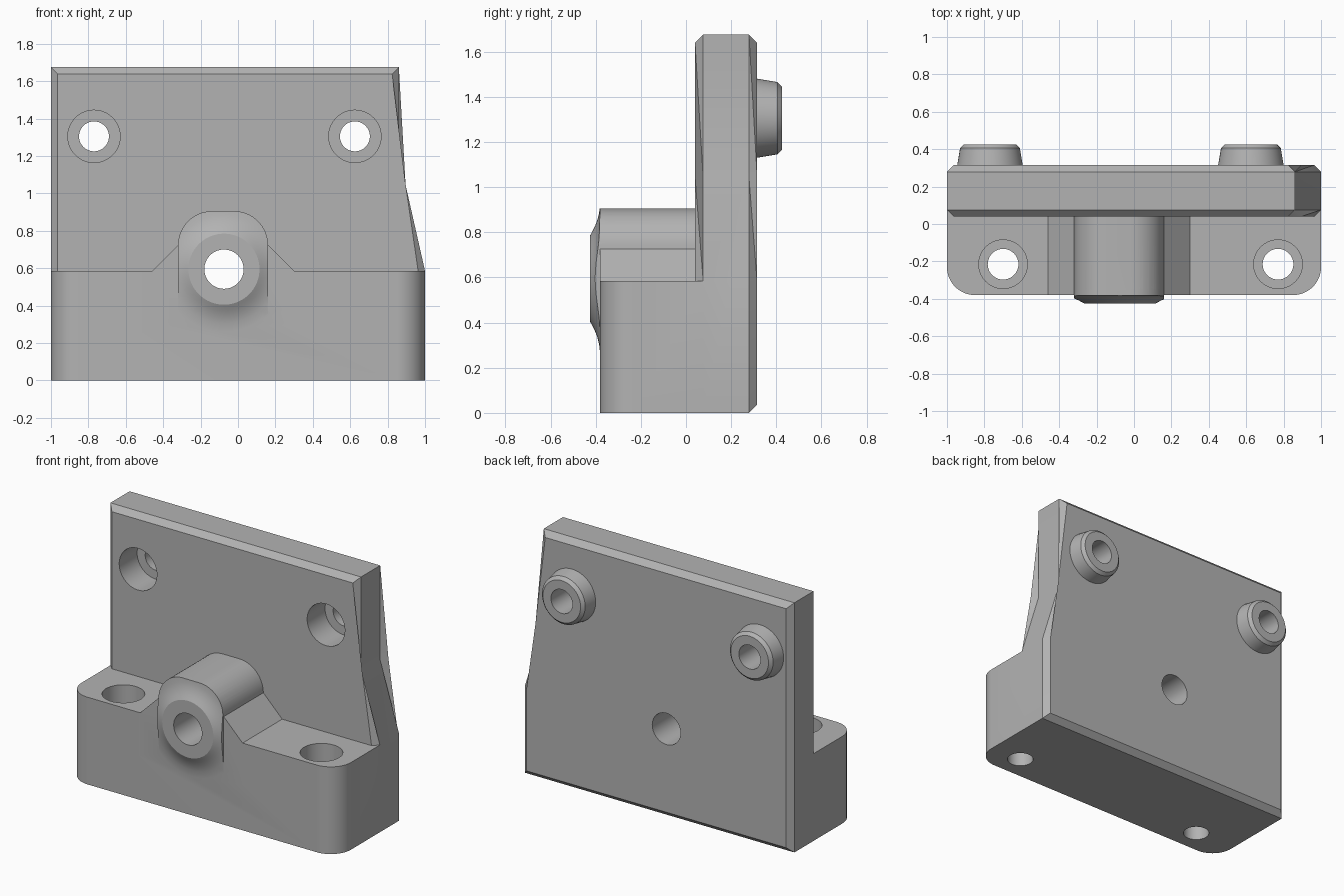
import bpy
import bmesh
from math import sin, cos, pi, radians

if "Cube" in bpy.data.objects:
    bpy.data.objects.remove(bpy.data.objects["Cube"])

grey = bpy.data.materials.new("plain grey")
grey.use_nodes = True
grey.diffuse_color = (0.45, 0.45, 0.45, 1)
grey.node_tree.nodes["Principled BSDF"].inputs["Base Color"].default_value = grey.diffuse_color


def finish(name, bm):
    bmesh.ops.recalc_face_normals(bm, faces=bm.faces)
    mesh = bpy.data.meshes.new(name)
    bm.to_mesh(mesh)
    bm.free()
    mesh.materials.append(grey)
    ob = bpy.data.objects.new(name, mesh)
    bpy.context.collection.objects.link(ob)
    return ob


def place(a, b, t, axis):
    return (a, t, b) if axis == "y" else (a, b, t)


def prism(name, outline, axis, lo, hi, chamfer=0):
    """Extrude an outline along y or z, with optional chamfered rims."""
    bm = bmesh.new()
    rings = [[bm.verts.new(place(a, b, t, axis)) for a, b in outline] for t in (lo, hi)]
    caps = [bm.faces.new(ring) for ring in rings]
    n = len(outline)
    for i in range(n):
        j = (i + 1) % n
        bm.faces.new((rings[0][i], rings[0][j], rings[1][j], rings[1][i]))
    if chamfer:
        rims = [e for cap in caps for e in cap.edges]
        bmesh.ops.bevel(bm, geom=rims, offset=chamfer, segments=1, affect="EDGES")
    return finish(name, bm)


def lathe(name, profile, centre, axis, sides=64):
    """Revolve (radius, position) pairs around a y or z axis."""
    bm = bmesh.new()
    angles = [2 * pi * i / sides for i in range(sides)]
    rings = [[bm.verts.new(place(centre[0] + r * cos(a), centre[1] + r * sin(a), t, axis))
              for a in angles] for r, t in profile]
    for low, high in zip(rings, rings[1:]):
        for i in range(sides):
            j = (i + 1) % sides
            bm.faces.new((low[i], low[j], high[j], high[i]))
    bm.faces.new(rings[0])
    bm.faces.new(rings[-1])
    return finish(name, bm)


def arc(cx, cy, r, start, end, steps=16):
    return [(cx + r * cos(radians(start + (end - start) * i / steps)),
             cy + r * sin(radians(start + (end - start) * i / steps))) for i in range(steps + 1)]


def combine(target, other, operation):
    mod = target.modifiers.new(operation.lower(), "BOOLEAN")
    mod.operation = operation
    mod.solver = "EXACT"
    mod.object = other
    other.hide_render = True
    bpy.context.view_layer.objects.active = target
    bpy.ops.object.modifier_apply(modifier=mod.name)
    bpy.data.objects.remove(other)


FRONT, BACK, PLATE, LEDGE = -0.38, 0.315, 0.04, 0.585
PIVOT = (-0.075, 0.595)
SCREWS = [(-0.77, 1.305), (0.625, 1.305)]
BOLTS = [(-0.7, -0.215), (0.77, -0.215)]

# Upright plate with chamfered rims
bracket = prism("bracket", [(-1, 0), (1, 0), (1, LEDGE), (0.86, 1.04), (0.86, 1.675), (-1, 1.675)],
                "y", PLATE, BACK, 0.036)

# Base block with rounded front corners
corner = 0.15
base = prism("base_block",
             arc(-1 + corner, FRONT + corner, corner, 180, 270)
             + arc(1 - corner, FRONT + corner, corner, 270, 360)
             + [(1, 0.2), (-1, 0.2)], "z", 0, LEDGE)
combine(bracket, base, "UNION")

# Arched housing with sloping shoulders
arch = arc(-0.02, 0.725, 0.18, 0, 90) + arc(-0.14, 0.725, 0.18, 90, 180)
housing = prism("arched_housing",
                [(0.3, LEDGE)] + arch + [(-0.46, LEDGE), (-0.46, 0.3), (0.3, 0.3)],
                "y", FRONT, 0.15)
combine(bracket, housing, "UNION")

# Flared nose, trimmed to the width of the arch
nose = lathe("flared_nose", [(0.19, -0.425), (0.205, -0.417), (0.222, -0.408), (0.24, -0.4),
                             (0.262, -0.392), (0.29, -0.385), (0.335, FRONT), (0.335, -0.34)],
             PIVOT, "y")
trim = prism("nose_trim", arch + [(-0.32, 0.2), (0.16, 0.2)], "y", -0.5, -0.3)
combine(nose, trim, "INTERSECT")
combine(bracket, nose, "UNION")

# Tapered bosses on the back
for centre in SCREWS:
    boss = lathe("rear_boss", [(0.17, 0.25), (0.175, BACK), (0.16, 0.405), (0.14, 0.425)], centre, "y")
    combine(bracket, boss, "UNION")

# Pivot bore right through
combine(bracket, lathe("pivot_bore", [(0.105, -0.6), (0.105, 0.6)], PIVOT, "y"), "DIFFERENCE")

# Counterbored screw holes through the plate
for centre in SCREWS:
    hole = lathe("screw_hole", [(0.14, -0.1), (0.14, PLATE + 0.19), (0.08, PLATE + 0.19), (0.08, 0.6)],
                 centre, "y")
    combine(bracket, hole, "DIFFERENCE")

# Counterbored bolt holes down through the base
for centre in BOLTS:
    hole = lathe("bolt_hole", [(0.082, -0.2), (0.082, LEDGE - 0.25), (0.13, LEDGE - 0.25), (0.13, 0.7)],
                 centre, "z")
    combine(bracket, hole, "DIFFERENCE")

# Smooth the round surfaces, keep hard edges
bpy.ops.object.select_all(action="DESELECT")
bracket.select_set(True)
bpy.context.view_layer.objects.active = bracket
bpy.ops.object.shade_smooth_by_angle(angle=radians(22))
